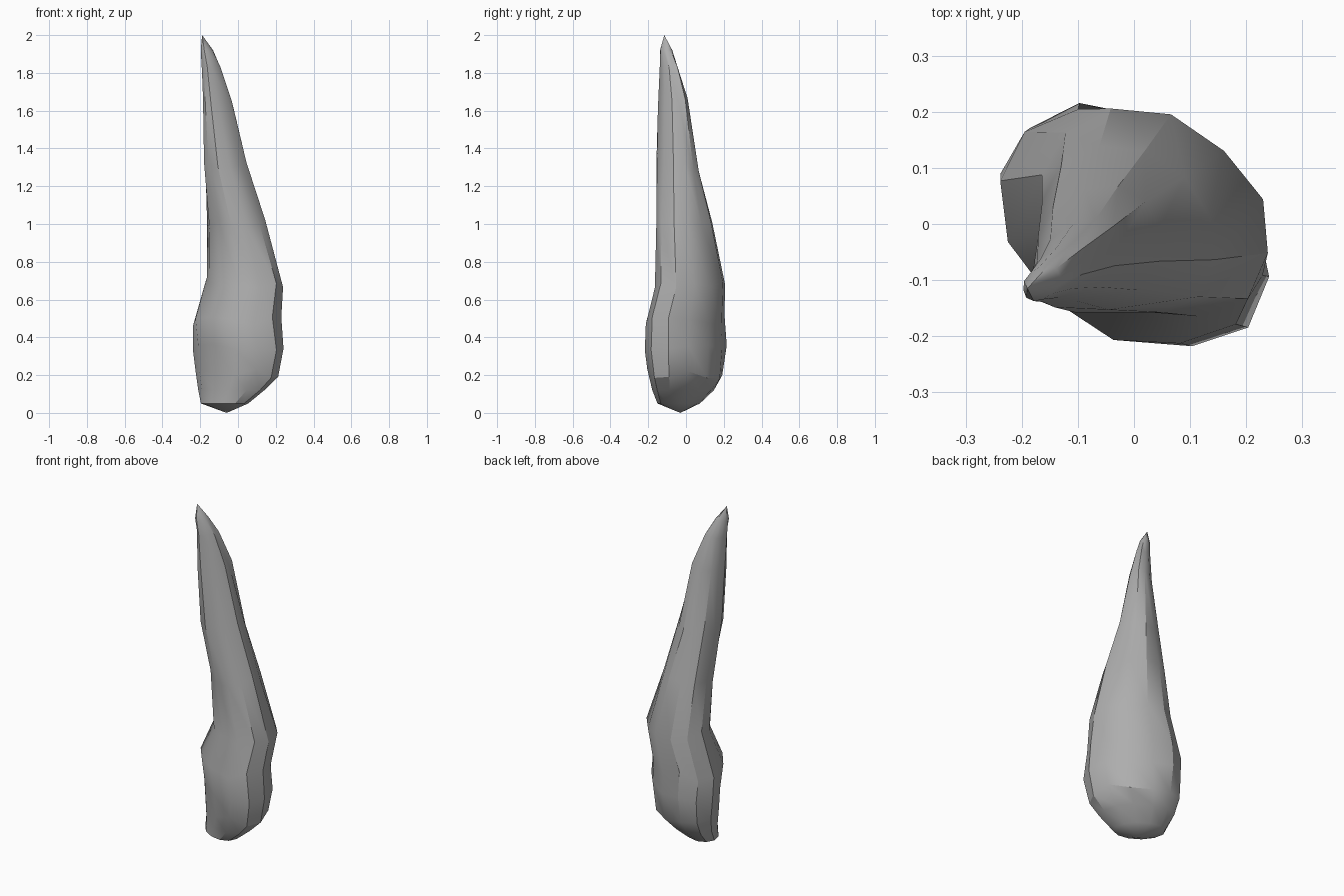
import bpy, bmesh, math, random

if "Cube" in bpy.data.objects:
    bpy.data.objects.remove(bpy.data.objects["Cube"])

random.seed(4)
SIDES = 12
R2 = math.sqrt(0.5)

# cross-sections: z, centre x, centre y, radius along (1,1), radius along (1,-1)
RINGS = [
    (0.05, -0.07, -0.04, 0.095, 0.145),
    (0.12, -0.035, -0.015, 0.135, 0.205),
    (0.21, -0.005, -0.003, 0.17, 0.25),
    (0.35, 0.004, -0.003, 0.19, 0.27),
    (0.48, -0.008, -0.006, 0.195, 0.26),
    (0.69, 0.037, 0.018, 0.175, 0.225),
    (1.00, -0.0075, -0.0125, 0.138, 0.165),
    (1.30, -0.067, -0.045, 0.122, 0.105),
    (1.65, -0.105, -0.07, 0.092, 0.06),
    (1.83, -0.138, -0.088, 0.061, 0.038),
    (1.92, -0.165, -0.105, 0.037, 0.027),
]

bm = bmesh.new()
rings = []
for z, cx, cy, ru, rv in RINGS:
    ring = []
    squash = 0.91 if z < 0.8 else 0.97   # slightly thinner front to back
    for i in range(SIDES):
        a = 2 * math.pi * i / SIDES
        k = 1.02 + random.uniform(-0.025, 0.025)
        # shallow groove along the upper left side
        if i == 8 and 1.1 < z < 1.8:
            k *= 0.93
        u, v = ru * k * math.cos(a), rv * k * math.sin(a)
        dz = random.uniform(-0.03, 0.03) if 0.15 < z < 1.85 else 0
        ring.append(bm.verts.new((cx + (u + v) * R2, cy + squash * (u - v) * R2, z + dz)))
    rings.append(ring)

# side faces
for lo, hi in zip(rings, rings[1:]):
    for i in range(SIDES):
        j = (i + 1) % SIDES
        bm.faces.new((lo[i], lo[j], hi[j], hi[i]))

# blunt foot and pointed tip
for ring, co in ((rings[0], (-0.06, -0.03, 0)), (rings[-1], (-0.19, -0.115, 2))):
    apex = bm.verts.new(co)
    for i in range(SIDES):
        bm.faces.new((ring[i], ring[(i + 1) % SIDES], apex))

bmesh.ops.recalc_face_normals(bm, faces=bm.faces)
mesh = bpy.data.meshes.new("rock_spike")
bm.to_mesh(mesh)
bm.free()
spike = bpy.data.objects.new("rock_spike", mesh)
bpy.context.collection.objects.link(spike)

# dark grey stone
stone = bpy.data.materials.new("stone")
stone.diffuse_color = (0.42, 0.42, 0.42, 1)
stone.use_nodes = True
stone.node_tree.nodes["Principled BSDF"].inputs["Base Color"].default_value = stone.diffuse_color
mesh.materials.append(stone)

# smooth body with creased facets
bpy.context.view_layer.objects.active = spike
spike.select_set(True)
bpy.ops.object.shade_smooth_by_angle(angle=math.radians(30))
